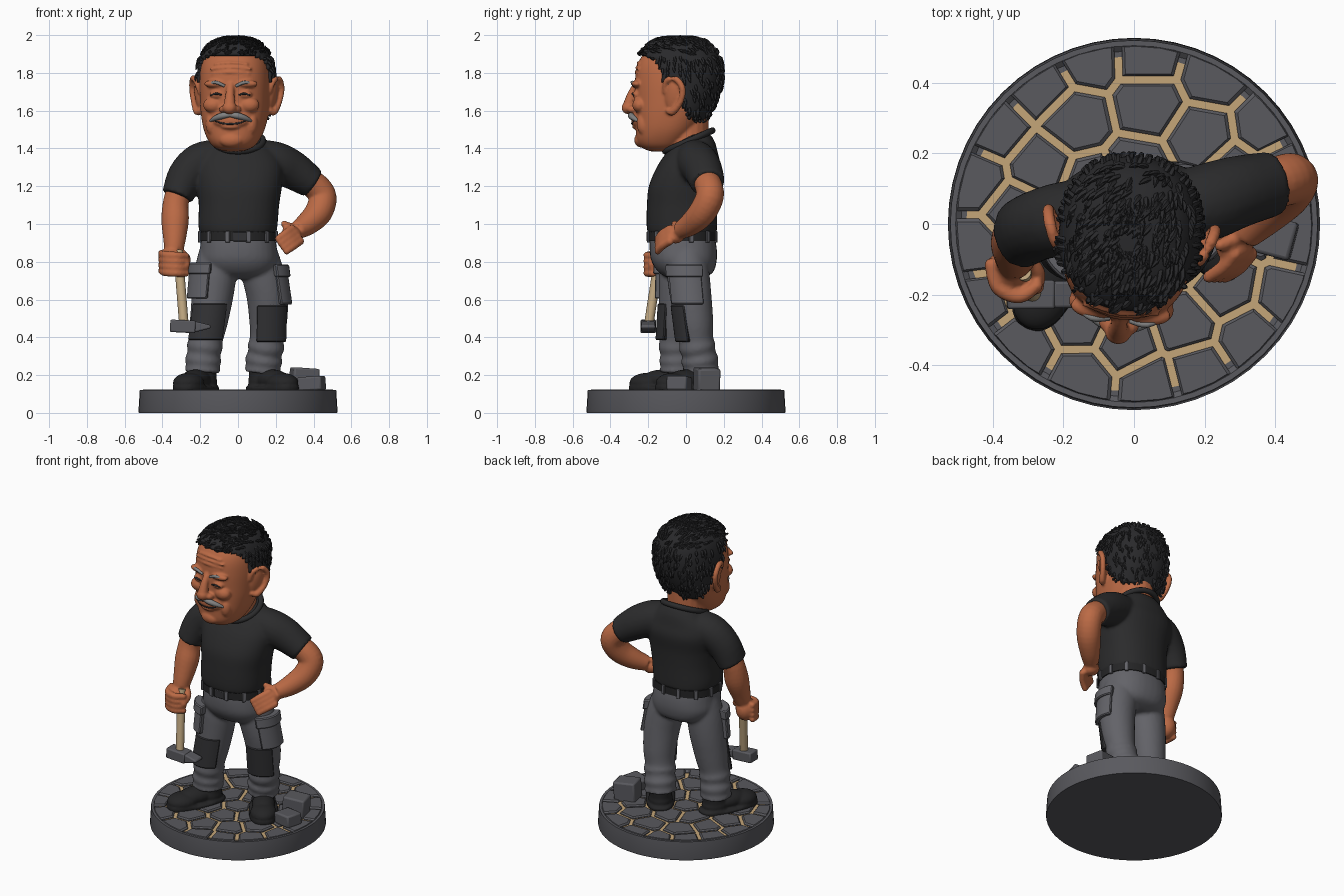
import bpy, bmesh, math, random
from mathutils import Vector as V, Matrix as M

if "Cube" in bpy.data.objects:
    bpy.data.objects.remove(bpy.data.objects["Cube"])
random.seed(4)

def mat(name, r, g, b):
    m = bpy.data.materials.new(name); m.diffuse_color = (r, g, b, 1); return m
SKIN = mat("skin", .50, .145, .06); SHIRT = mat("shirt black", .024, .024, .025)
HAIR = mat("hair black", .022, .022, .024); GREY = mat("trouser grey", .125, .125, .14)
STONE = mat("stone grey", .10, .10, .112); SAND = mat("grout sand", .56, .38, .19)
BOOT = mat("boot black", .018, .018, .019); WOOD = mat("handle wood", .53, .39, .22)
WHISK = mat("whisker grey", .22, .22, .22); PAD = mat("pad charcoal", .032, .032, .035)

def finish(name, bm, m, voxel=0, smooth=0, bevel=0, xf=None, angle=45):
    bmesh.ops.recalc_face_normals(bm, faces=bm.faces)
    if xf: bmesh.ops.transform(bm, matrix=xf, verts=bm.verts)
    me = bpy.data.meshes.new(name); bm.to_mesh(me); bm.free()
    me.polygons.foreach_set("use_smooth", [True] * len(me.polygons))
    me.set_sharp_from_angle(angle=math.radians(angle))
    ob = bpy.data.objects.new(name, me); bpy.context.collection.objects.link(ob)
    me.materials.append(m)
    if voxel:
        r = ob.modifiers.new("merge", 'REMESH'); r.mode = 'VOXEL'
        r.voxel_size = voxel; r.use_smooth_shade = True
    if smooth:
        s = ob.modifiers.new("soften", 'SMOOTH'); s.factor = .5; s.iterations = smooth
    if bevel:
        b = ob.modifiers.new("round", 'BEVEL'); b.width = bevel; b.segments = 2
    return ob

def ball(bm, c, r, rot=(0, 0, 0)):
    from mathutils import Euler
    x = M.Translation(c) @ Euler(rot).to_matrix().to_4x4() @ M.Diagonal((*r, 1))
    bmesh.ops.create_uvsphere(bm, u_segments=20, v_segments=12, radius=1, matrix=x)

def box(bm, c, s, rz=0, ry=0):
    x = M.Translation(c) @ M.Rotation(math.radians(rz), 4, 'Z') @ M.Rotation(math.radians(ry), 4, 'Y')
    return bmesh.ops.create_cube(bm, size=1, matrix=x @ M.Diagonal((*s, 1)))['verts']

def tube(bm, pts, n=20, sub=4, flat=False, power=2, closed=False, tips=False):
    """Smooth loft through (x, y, z, ra, rb) stations."""
    p = [V((*q, q[3])[:5]) for q in pts]; k = len(p); P = []
    for i in range(k if closed else k - 1):
        g = (lambda j: p[j % k]) if closed else (lambda j: p[max(0, min(k - 1, j))])
        a, b, c, d = g(i - 1), g(i), g(i + 1), g(i + 2)
        for t in (j / sub for j in range(sub)):
            P.append(.5 * (2 * b + (c - a) * t + (2 * a - 5 * b + 4 * c - d) * t * t + (3 * b - a - 3 * c + d) * t ** 3))
    if not closed: P.append(p[-1])
    L = len(P); rings = []
    for i, q in enumerate(P):
        nx, pv = (P[(i + 1) % L], P[i - 1]) if closed else (P[min(i + 1, L - 1)], P[max(i - 1, 0)])
        t = V((0, 0, 1)) if flat else V(nx[:3]) - V(pv[:3])
        t.normalize()
        ref = V((0, 1, 0)) if abs(t.y) < .9 else V((1, 0, 0))
        if closed: ref = V((0, 0, 1))
        u = ref.cross(t).normalized(); v = t.cross(u); ring = []
        for j in range(n):
            a = math.tau * j / n
            f = lambda w: math.copysign(abs(w) ** (2 / power), w)
            ring.append(bm.verts.new(V(q[:3]) + u * f(math.cos(a)) * q[3] + v * f(math.sin(a)) * q[4]))
        rings.append(ring)
    for i in range(L if closed else L - 1):
        A, B = rings[i], rings[(i + 1) % L]
        for j in range(n):
            bm.faces.new((A[j], A[(j + 1) % n], B[(j + 1) % n], B[j]))
    if not closed:
        bm.faces.new(rings[0][::-1]); bm.faces.new(rings[-1])
        if tips:
            for q in (P[0], P[-1]): ball(bm, q[:3], (q[3],) * 3)

def patch(name, top, bot, r, mid, half, thick, m):
    """Curved plate wrapped round a leg."""
    bm = bmesh.new(); nu, nv = 10, 6; T, B = V(top), V(bot)
    def pt(i, j, rr):
        a = math.radians(mid + half * (2 * i / nu - 1))
        return bm.verts.new(T.lerp(B, j / nv) + V((math.cos(a) * rr, math.sin(a) * rr, 0)))
    g = [[[pt(i, j, rr) for j in range(nv + 1)] for i in range(nu + 1)] for rr in (r - .03, r + thick)]
    for s in g:
        for i in range(nu):
            for j in range(nv): bm.faces.new((s[i][j], s[i + 1][j], s[i + 1][j + 1], s[i][j + 1]))
    rim = [(i, 0) for i in range(nu)] + [(nu, j) for j in range(nv)] + [(i, nv) for i in range(nu, 0, -1)] + [(0, j) for j in range(nv, 0, -1)]
    for (a, b), (c, d) in zip(rim, rim[1:] + rim[:1]):
        bm.faces.new((g[0][a][b], g[0][c][d], g[1][c][d], g[1][a][b]))
    finish(name, bm, m).modifiers.new("round", 'BEVEL').width = .006

# Base disc with raised rim
bm = bmesh.new(); n = 56
prof = [(.525, 0), (.527, .01), (.520, .12), (.505, .12), (.49, .108)]
rings = [[bm.verts.new((r * math.cos(math.tau * i / n), r * math.sin(math.tau * i / n), z)) for i in range(n)] for r, z in prof]
for A, B in zip(rings, rings[1:]):
    for i in range(n): bm.faces.new((A[i], A[(i + 1) % n], B[(i + 1) % n], B[i]))
bm.faces.new(rings[0]); bm.faces.new(rings[-1])
finish("base_disc", bm, STONE, angle=30)
bm = bmesh.new()
bmesh.ops.create_cone(bm, cap_ends=True, segments=48, radius1=.475, radius2=.475, depth=.02, matrix=M.Translation((0, 0, .102)))
finish("grout", bm, SAND)

# Paving stones: cells between jittered ring points
seeds = [V((.01, 0))]
for r, c in ((.165, 6), (.325, 12), (.475, 17)):
    for i in range(c):
        a = math.tau * (i + random.uniform(-.18, .18)) / c + r * 3
        seeds.append(V((math.cos(a), math.sin(a))) * (r + random.uniform(-.02, .02)))
bm = bmesh.new()
for s in seeds:
    poly = [V((math.cos(math.tau * i / 40), math.sin(math.tau * i / 40))) * .506 for i in range(40)]
    for o in seeds:
        if o is s: continue
        d = (o - s).normalized(); lim = (o - s).length / 2 - .011; out = []
        for a, b in zip(poly, poly[1:] + poly[:1]):
            da, db = (a - s).dot(d) - lim, (b - s).dot(d) - lim
            if da <= 0: out.append(a)
            if da * db < 0: out.append(a.lerp(b, da / (da - db)))
        poly = out
    if len(poly) < 3: continue
    lo = [bm.verts.new((*p, .1)) for p in poly]
    mi = [bm.verts.new((*p, .117)) for p in poly]
    hi = [bm.verts.new((*(s + (p - s) * .9), .125)) for p in poly]
    for A, B in ((lo, mi), (mi, hi)):
        for i in range(len(poly)): bm.faces.new((A[i], A[i - 1], B[i - 1], B[i]))
    bm.faces.new(hi)
finish("paving_stones", bm, STONE, angle=30)

# Loose stone blocks
bm = bmesh.new()
box(bm, (.35, .11, .175), (.14, .12, .125), 12, 4); box(bm, (.39, -.035, .155), (.13, .11, .075), -15, -4)
finish("loose_blocks", bm, STONE, bevel=.01)

# Boots
for side, x, y, rz in (("left", -.185, -.04, -25), ("right", .13, .08, 35)):
    xf = M.Translation((x, y, 0)) @ M.Rotation(math.radians(rz), 4, 'Z')
    bm = bmesh.new()
    tube(bm, [(0, 0, .12, .075, .08), (0, .005, .2, .068, .075), (0, .01, .27, .07, .075)])
    for c, r in (((0, .0, .165), (.073, .085, .06)), ((0, -.09, .175), (.07, .12, .055)), ((0, -.18, .16), (.08, .1, .052))): ball(bm, c, r)
    tube(bm, [(0, -.09, .115, .086, .19), (0, -.09, .14, .088, .193)], flat=True, power=2.6, n=32)
    for i in range(4):
        w, yy, z = .045, -.055 - .03 * i, .232 - .006 * i
        tube(bm, [(-w, yy, z - .02, .008), (0, yy, z, .009), (w, yy - .01, z - .02, .008)], n=8)
    finish(side + "_boot", bm, BOOT, .008, 2, xf=xf)

# Trousers with folded hems
LEGS = {"left": [(-.1, -.02, .87, .1), (-.118, -.03, .75, .112), (-.135, -.035, .62, .11), (-.155, -.045, .48, .1), (-.17, -.05, .39, .09),
                 (-.176, -.05, .35, .096), (-.18, -.048, .315, .087), (-.184, -.046, .28, .097), (-.186, -.045, .25, .09), (-.188, -.045, .215, .098)],
        "right": [(.1, .0, .87, .1), (.128, .01, .75, .112), (.155, .025, .62, .11), (.16, .045, .48, .1), (.152, .055, .39, .09),
                  (.148, .06, .35, .098), (.142, .068, .315, .089), (.137, .073, .28, .1), (.133, .077, .25, .092), (.13, .08, .215, .1)]}
bm = bmesh.new()
tube(bm, [(0, -.02, .945, .195, .17), (.003, -.015, .87, .203, .178), (.005, -.01, .8, .205, .172), (.01, 0, .74, .17, .14), (.01, 0, .71, .1, .08)], flat=True, power=2.3, n=32)
for leg in LEGS.values(): tube(bm, leg, n=28)
finish("trousers", bm, GREY, .011, 4)
patch("left_pocket", (-.122, -.03, .79), (-.138, -.035, .605), .105, 222, 36, .03, GREY)
patch("left_pocket_flap", (-.122, -.03, .795), (-.126, -.032, .735), .105, 222, 39, .04, GREY)
patch("right_pocket", (.128, .01, .78), (.158, .028, .575), .108, -12, 44, .022, GREY)
patch("right_pocket_flap", (.128, .01, .785), (.137, .012, .72), .108, -12, 47, .034, GREY)
patch("left_knee_pad", (-.142, -.038, .58), (-.168, -.05, .385), .104, -95, 58, .008, PAD)
patch("right_knee_pad", (.158, .03, .57), (.154, .055, .375), .104, -72, 50, .008, PAD)

# Belt, loops, buckle
bm = bmesh.new()
tube(bm, [(0, -.02, .91, .207, .182), (0, -.02, .957, .207, .182)], flat=True, power=2.3, n=40)
finish("belt", bm, BOOT)
bm = bmesh.new()
for a in range(15, 360, 30):
    c, s = math.cos(math.radians(a)), math.sin(math.radians(a)); f = (abs(c) ** 2.3 + abs(s) ** 2.3) ** (-1 / 2.3)
    box(bm, (.207 * c * f, -.02 + .182 * s * f, .932), (.014, .022, .06), a)
finish("belt_loops", bm, GREY, bevel=.003)
bm = bmesh.new(); box(bm, (.01, -.203, .933), (.075, .014, .05))
finish("buckle", bm, PAD, bevel=.004)

# Shirt: torso, sleeves, collar
bm = bmesh.new()
tube(bm, [(0, -.02, .95, .203, .183), (0, -.022, 1.0, .21, .187), (.005, -.02, 1.1, .213, .187), (.008, -.012, 1.2, .225, .185),
          (.005, .015, 1.3, .235, .17), (0, .03, 1.37, .21, .14), (0, .045, 1.43, .15, .11), (0, .055, 1.475, .105, .075)], flat=True, power=2.3, n=36)
tube(bm, [(-.1, .03, 1.35, .1), (-.2, .015, 1.325, .105), (-.275, -.005, 1.25, .1), (-.322, -.028, 1.145, .083, .1)])
tube(bm, [(.1, .04, 1.35, .1), (.2, .06, 1.325, .11), (.29, .09, 1.285, .103), (.395, .115, 1.215, .083, .092)])
finish("shirt", bm, SHIRT, .011, 4)
bm = bmesh.new()
tube(bm, [(.132 * math.cos(a), .015 + .125 * math.sin(a), 1.44 + .055 * math.sin(a), .017) for a in (math.tau * i / 12 for i in range(12))], n=10, closed=True)
finish("collar", bm, SHIRT)

# Left arm and fist
bm = bmesh.new()
tube(bm, [(-.29, -.01, 1.24, .07), (-.328, -.03, 1.12, .068), (-.333, -.055, 1.02, .073), (-.336, -.09, .92, .06), (-.34, -.11, .86, .05)])
ball(bm, (-.35, -.125, .805), (.06, .065, .075))
for i in range(4):
    z = .845 - .031 * i
    tube(bm, [(-.405, -.115, z, .019), (-.385, -.18, z - .008, .021), (-.325, -.205, z - .012, .021), (-.275, -.175, z - .014, .018)], n=10, tips=True)
tube(bm, [(-.31, -.1, .85, .024), (-.275, -.135, .82, .024), (-.275, -.18, .785, .02)], n=10, tips=True)
finish("left_arm", bm, SKIN, .008, 2)
# Right arm, hand on hip
bm = bmesh.new()
tube(bm, [(.32, .09, 1.26, .07), (.41, .12, 1.2, .073), (.448, .125, 1.14, .074), (.425, .085, 1.06, .073), (.365, .025, 1.0, .062), (.31, -.03, .965, .047)])
ball(bm, (.285, -.06, .945), (.058, .05, .045), (0, .5, .6))
for i in range(4):
    o = V((.015, .0, -.022)) * i
    tube(bm, [(.285 + o.x, -.085, .975 + o.z, .021), (.25 + o.x, -.125, .95 + o.z, .021), (.212 + o.x, -.15, .922 + o.z, .018)], n=10, tips=True)
tube(bm, [(.29, -.04, .98, .022), (.245, -.06, 1.0, .018)], n=10, tips=True)
finish("right_arm", bm, SKIN, .008, 2)

# Hammer
bm = bmesh.new()
tube(bm, [(-.315, -.135, .86, .024), (-.308, -.155, .74, .025), (-.285, -.2, .45, .025)], n=16)
finish("hammer_handle", bm, WOOD)
bm = bmesh.new()
box(bm, (-.292, -.2, .458), (.135, .082, .066), 0, 3)
for v in box(bm, (-.187, -.2, .456), (.085, .076, .058)):
    if v.co.x > -.18: v.co.z = .456 + (v.co.z - .456) * .3
finish("hammer_head", bm, STONE, bevel=.008)

# Head (local frame, then turned a little)
XF = M.Translation((-.01, -.02, 0)) @ M.Rotation(math.radians(-7), 4, 'Z')
SKULL = [(1.385, -.17, -.06, .05), (1.405, -.215, -.01, .1), (1.44, -.24, .03, .132), (1.5, -.245, .08, .16), (1.58, -.248, .13, .177), (1.66, -.25, .17, .185),
         (1.75, -.25, .195, .188), (1.83, -.24, .195, .182), (1.89, -.212, .175, .162), (1.935, -.165, .135, .125), (1.962, -.11, .075, .07), (1.97, -.05, .01, .02)]
def skull(bm, e):
    tube(bm, [(0, (f + b) / 2, z + e * max(0, (z - 1.75) / .2), w + e, (b - f) / 2 + e) for z, f, b, w in SKULL], n=64, sub=5, flat=True, power=2.35)
bm = bmesh.new(); skull(bm, 0)
tube(bm, [(0, .03, 1.34, .13, .11), (0, .025, 1.45, .118, .115), (0, .02, 1.6, .115, .12)])
tube(bm, [(0, -.24, 1.735, .022), (0, -.268, 1.69, .023), (0, -.285, 1.625, .033)], n=14)
ball(bm, (0, -.287, 1.615), (.038, .036, .034)); ball(bm, (0, -.22, 1.55), (.1, .05, .052))
ball(bm, (0, -.235, 1.515), (.055, .032, .016)); ball(bm, (0, -.22, 1.445), (.065, .035, .04))
for z, w in ((1.8, .1), (1.825, .11), (1.85, .09)):
    tube(bm, [(-w, -.222, z - .004, .006), (0, -.247 + (z - 1.8) * .25, z + .004, .008), (w, -.222, z - .004, .006)], n=8)
for s in (-1, 1):
    ball(bm, (.036 * s, -.262, 1.607), (.022, .028, .02))
    ball(bm, (.078 * s, -.227, 1.742), (.066, .032, .022))
    ball(bm, (.095 * s, -.212, 1.63), (.055, .042, .042))
    ball(bm, (.074 * s, -.232, 1.685), (.04, .024, .023))
    ball(bm, (.105 * s, -.19, 1.53), (.035, .04, .06))
    ball(bm, (.198 * s, -.025, 1.675), (.018, .045, .085), (-.15, .15 * s, -.3 * s))
    tube(bm, [(.185 * s, -.07, 1.7, .014), (.205 * s, -.06, 1.755, .016), (.228 * s, -.01, 1.77, .017), (.238 * s, .03, 1.72, .017),
              (.228 * s, .02, 1.65, .016), (.205 * s, -.025, 1.595, .02), (.185 * s, -.05, 1.6, .016)], n=10, tips=True)
finish("head", bm, SKIN, .007, 2, xf=XF)

# Eyes, mouth line, eyebrows, moustache
bm = bmesh.new()
for s in (-1, 1):
    tube(bm, [(.045 * s, -.254, 1.683, .004), (.075 * s, -.2565, 1.69, .006), (.105 * s, -.244, 1.681, .004)], n=8)
tube(bm, [(-.08, -.246, 1.545, .004), (-.04, -.262, 1.533, .005), (0, -.266, 1.53, .005), (.04, -.262, 1.533, .005), (.08, -.246, 1.545, .004)], n=8)
finish("eye_and_mouth_lines", bm, HAIR, xf=XF)
bm = bmesh.new()
for s in (-1, 1):
    tube(bm, [(.03 * s, -.252, 1.73, .008), (.08 * s, -.257, 1.75, .009), (.13 * s, -.228, 1.735, .005)], n=8)
    tube(bm, [(0, -.272, 1.578, .012), (.04 * s, -.268, 1.573, .017), (.08 * s, -.248, 1.56, .014), (.11 * s, -.222, 1.545, .006)], n=10)
finish("eyebrows_and_moustache", bm, WHISK, xf=XF)

# Hair cap cut along the hairline, plus short strands
LINE = [(-.4, 1.905), (-.19, 1.90), (-.13, 1.875), (-.095, 1.82), (-.07, 1.75), (.0, 1.72), (.04, 1.6), (.08, 1.55), (.4, 1.53)]
def hairline(y):
    for (a, p), (b, q) in zip(LINE, LINE[1:]):
        if y <= b: return p + (q - p) * (y - a) / (b - a)
bm = bmesh.new(); skull(bm, .014); bmesh.ops.recalc_face_normals(bm, faces=bm.faces)
cut = [f for f in bm.faces if f.calc_center_median().z < hairline(f.calc_center_median().y)]
bmesh.ops.delete(bm, geom=cut, context='FACES'); bm.normal_update()
roots = random.sample([(v.co.copy(), v.normal.copy()) for v in bm.verts], 520)
cap = finish("hair_cap", bm, HAIR, xf=XF)
sol = cap.modifiers.new("thick", 'SOLIDIFY'); sol.thickness = .025; sol.offset = -1
bm = bmesh.new()
for p, nn in roots:
    d = V((-.35 + random.uniform(-.4, .4), -1, 0)) if nn.z > .45 else V((random.uniform(-.4, .4), .2, -1))
    d = (d - nn * d.dot(nn)).normalized() * random.uniform(.03, .05)
    if (p + d).z < hairline((p + d).y) - .01: d *= .3
    tube(bm, [(*(p - nn * .006), .009), (*(p + d * .5 + nn * .006), .008), (*(p + d + nn * .007), .002)], n=5, sub=2)
finish("hair_strands", bm, HAIR, xf=XF)

for m in bpy.data.materials:
    if m.users and not m.is_grease_pencil:
        m.use_nodes = True
        m.node_tree.nodes["Principled BSDF"].inputs["Base Color"].default_value = m.diffuse_color
